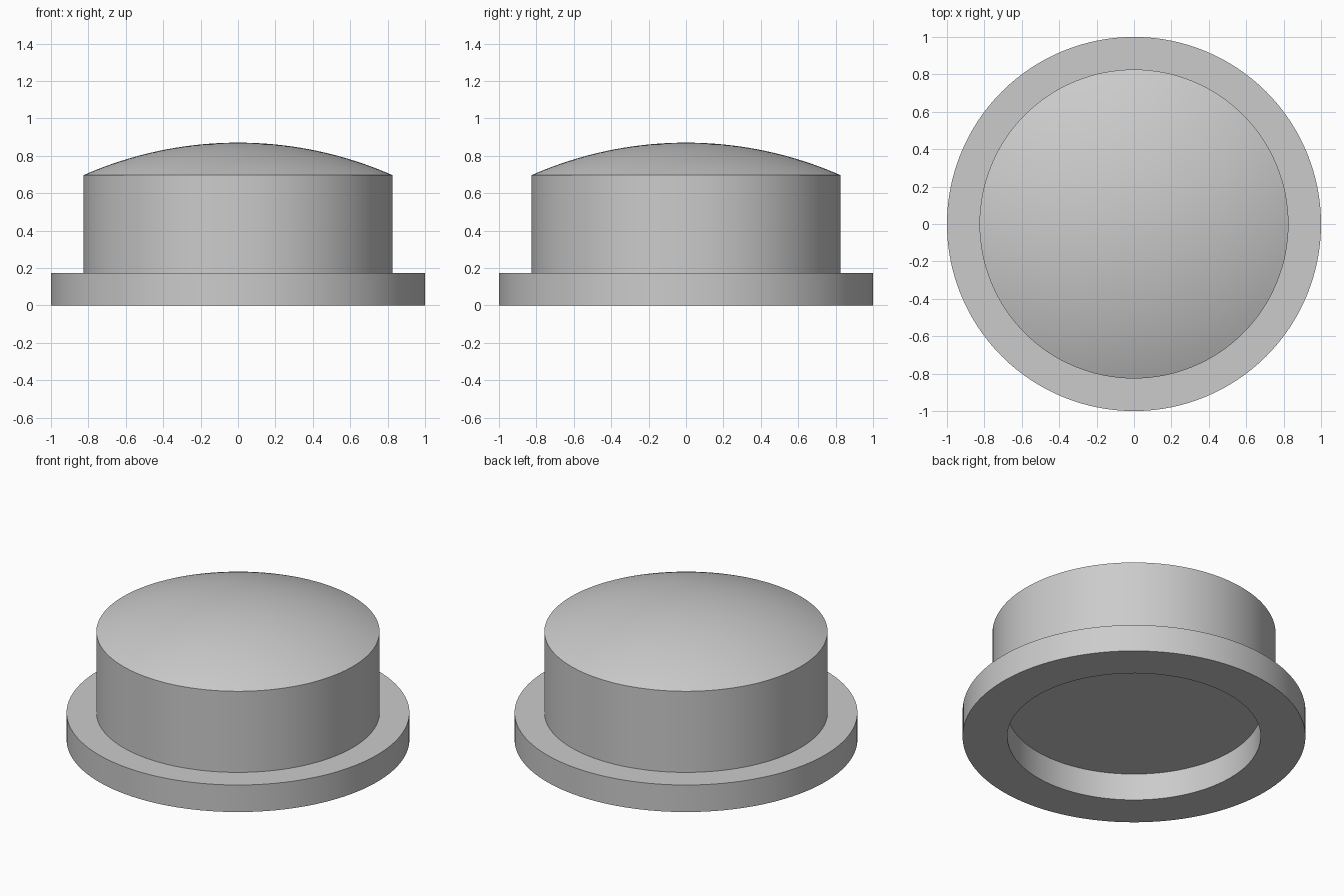
import bpy, bmesh, math

cube = bpy.data.objects.get("Cube")
if cube:
    bpy.data.objects.remove(cube, do_unlink=True)

# Radii and heights
FLANGE_R, BODY_R, RECESS_R = 1.0, 0.826, 0.739
FLANGE_Z, BODY_Z, TOP_Z = 0.174, 0.696, 0.87
SEGMENTS, DOME_STEPS = 128, 20

grey = bpy.data.materials.new("plain_grey")
grey.use_nodes = True
colour = (0.6, 0.6, 0.6, 1.0)
grey.diffuse_color = colour
grey.node_tree.nodes["Principled BSDF"].inputs["Base Color"].default_value = colour


def lathe(name, profile):
    """Spin an (r, z) profile around the z axis into a closed solid."""
    bm = bmesh.new()
    verts = [bm.verts.new((r, 0, z)) for r, z in profile]
    edges = [bm.edges.new(pair) for pair in zip(verts, verts[1:])]
    bmesh.ops.spin(bm, geom=verts + edges, cent=(0, 0, 0), axis=(0, 0, 1),
                   angle=math.tau, steps=SEGMENTS, use_duplicate=False)
    bmesh.ops.remove_doubles(bm, verts=bm.verts, dist=1e-5)
    bmesh.ops.recalc_face_normals(bm, faces=bm.faces)
    mesh = bpy.data.meshes.new(name)
    bm.to_mesh(mesh)
    bm.free()
    mesh.materials.append(grey)
    obj = bpy.data.objects.new(name, mesh)
    bpy.context.collection.objects.link(obj)
    bpy.ops.object.select_all(action="DESELECT")
    obj.select_set(True)
    bpy.context.view_layer.objects.active = obj
    bpy.ops.object.shade_smooth_by_angle(angle=math.radians(20))
    return obj


# Domed top as a shallow spherical cap, from rim to apex
rise = TOP_Z - BODY_Z
sphere_r = (BODY_R ** 2 + rise ** 2) / (2 * rise)
half_angle = math.asin(BODY_R / sphere_r)
dome = []
for i in range(DOME_STEPS + 1):
    a = half_angle * (1 - i / DOME_STEPS)
    dome.append((sphere_r * math.sin(a), TOP_Z - sphere_r * (1 - math.cos(a))))

# One solid: recessed underside, flange, straight body, dome
lathe("domed_cap", [(0, FLANGE_Z), (RECESS_R, FLANGE_Z), (RECESS_R, 0),
                    (FLANGE_R, 0), (FLANGE_R, FLANGE_Z), (BODY_R, FLANGE_Z)] + dome)
